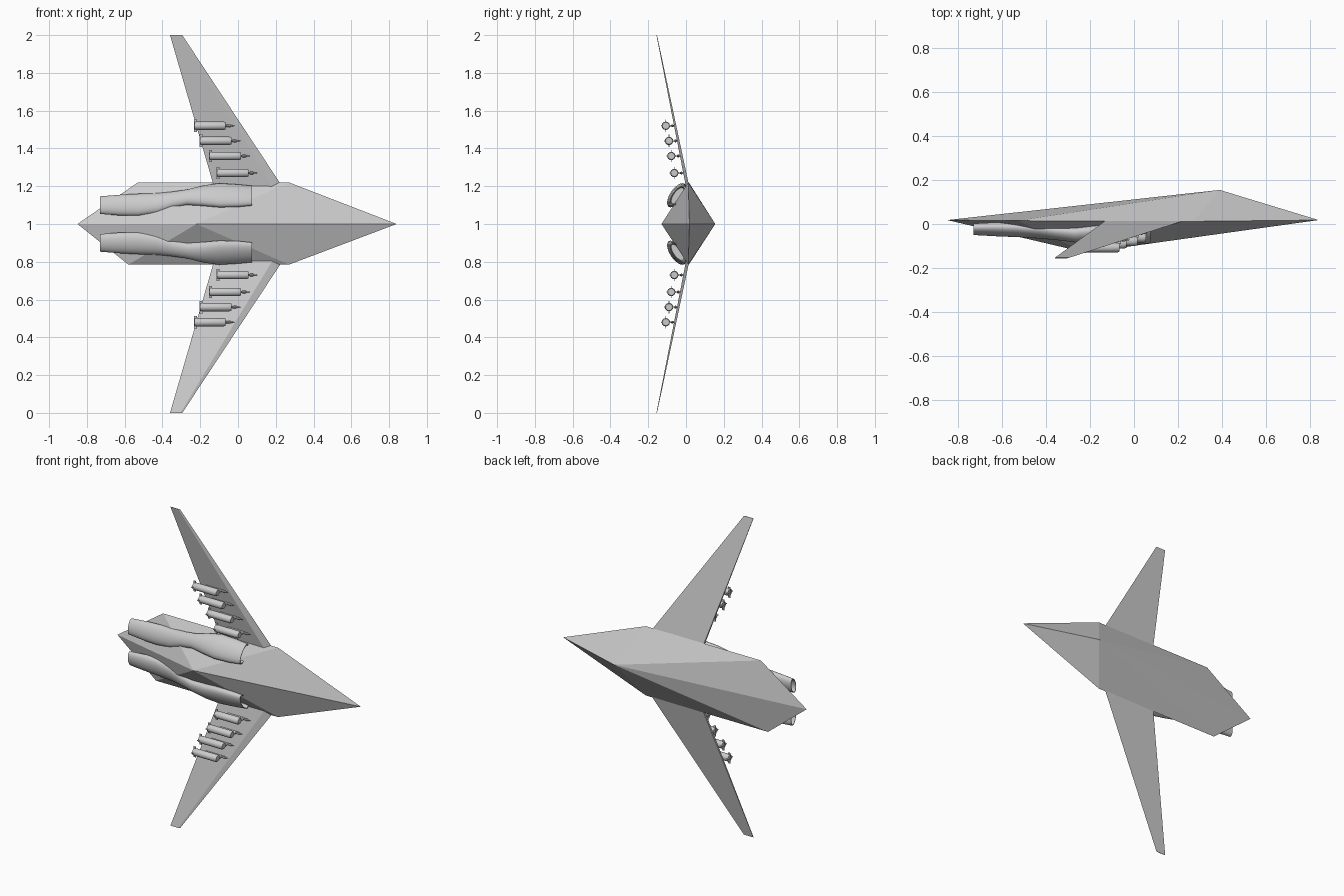
import bpy, bmesh, math
from mathutils import Vector

cube = bpy.data.objects.get("Cube")
if cube:
    bpy.data.objects.remove(cube)

grey = bpy.data.materials.new("hull grey")
grey.use_nodes = True
GREY = (0.6, 0.6, 0.6, 1)
grey.diffuse_color = GREY
grey.node_tree.nodes["Principled BSDF"].inputs["Base Color"].default_value = GREY

MID = 1.0  # height of the symmetry plane


def make(name, verts, faces, smooth=False):
    bm = bmesh.new()
    vs = [bm.verts.new(v) for v in verts]
    for f in faces:
        bm.faces.new([vs[i] for i in f])
    bmesh.ops.recalc_face_normals(bm, faces=bm.faces)
    mesh = bpy.data.meshes.new(name)
    bm.to_mesh(mesh)
    bm.free()
    mesh.materials.append(grey)
    obj = bpy.data.objects.new(name, mesh)
    bpy.context.collection.objects.link(obj)
    if smooth:
        bpy.ops.object.select_all(action='DESELECT')
        obj.select_set(True)
        bpy.context.view_layer.objects.active = obj
        bpy.ops.object.shade_smooth_by_angle(angle=math.radians(40))
    return obj


def loft(name, rings, smooth=True):
    """Skin a list of equal rings and cap both ends."""
    n = len(rings[0])
    verts = [p for r in rings for p in r]
    faces = [(k * n + i, k * n + (i + 1) % n, (k + 1) * n + (i + 1) % n, (k + 1) * n + i)
             for k in range(len(rings) - 1) for i in range(n)]
    faces += [tuple(range(n)), tuple(range(len(verts) - n, len(verts)))]
    return make(name, verts, faces, smooth)


def ellipse(x, y, z, a, b, tilt, side, n=24):
    """Ring across x; long half-axis a leans by tilt from z toward y."""
    out = []
    for i in range(n):
        t = 2 * math.pi * i / n
        u, v = a * math.cos(t), b * math.sin(t)
        out.append((x, y + u * math.sin(tilt) - v * math.cos(tilt),
                    MID + side * (z + u * math.cos(tilt) + v * math.sin(tilt))))
    return out


def box(name, x0, x1, y0, y1, z0, z1):
    loft(name, [[(x, y0, z0), (x, y1, z0), (x, y1, z1), (x, y0, z1)] for x in (x0, x1)], False)


# Faceted fuselage: nose, tail, upper peak, keel, shoulder and rear corners
hull = [(0.84, 0.018, MID), (-0.85, 0.018, MID), (0.39, 0.155, MID), (-0.22, -0.13, MID),
        (0.27, 0.012, 1.22), (-0.53, 0.015, 1.22), (0.27, 0.012, 0.785), (-0.58, 0.015, 0.785)]
faces = []
for s, r in ((4, 5), (6, 7)):
    faces += [(0, 2, s), (2, r, s), (2, 1, r), (0, s, 3), (3, s, r), (3, r, 1)]
make("fuselage", hull, faces)

# Engine stations: x, y, z offset, long half-axis, short half-axis, lean
STATIONS = [
    (0.075, -0.045, 0.150, 0.062, 0.026, 0.62),
    (0.00, -0.047, 0.150, 0.070, 0.032, 0.62),
    (-0.10, -0.050, 0.152, 0.074, 0.034, 0.60),
    (-0.18, -0.052, 0.150, 0.062, 0.033, 0.58),
    (-0.27, -0.050, 0.142, 0.044, 0.030, 0.50),
    (-0.35, -0.042, 0.128, 0.045, 0.028, 0.40),
    (-0.43, -0.034, 0.110, 0.055, 0.029, 0.30),
    (-0.53, -0.027, 0.102, 0.060, 0.030, 0.25),
    (-0.62, -0.024, 0.100, 0.057, 0.030, 0.25),
    (-0.73, -0.024, 0.100, 0.048, 0.024, 0.25),
]


def shrink(s, x, k):
    return (x, s[1], s[2], s[3] * k, s[4] * k, s[5])


# Open inlet and exhaust are formed by rings that turn back inside
inlet = [shrink(STATIONS[0], 0.03, 0.8), shrink(STATIONS[0], 0.075, 0.9)]
exhaust = [shrink(STATIONS[-1], -0.73, 0.88), shrink(STATIONS[-1], -0.66, 0.8)]

# Stores under each wing: z offset, rear x, y
STORES = [(0.27, -0.11, -0.062), (0.36, -0.15, -0.078),
          (0.44, -0.20, -0.090), (0.52, -0.23, -0.107)]


def wing_y(z):
    return 0.008 - 0.163 * (z - 0.2) / 0.8


for side, label in ((1, "upper"), (-1, "lower")):
    loft(label + "_engine", [ellipse(*s, side) for s in inlet + STATIONS + exhaust])

    # Tapered swept wing with a bevelled leading edge
    def section(z, lead, trail, y, thick):
        c = lead - trail
        pts = [(lead, y + thick / 2), (lead - 0.15 * c, y - thick / 2),
               (trail, y - thick / 3), (trail, y + thick / 2)]
        return [(px, py, MID + side * z) for px, py in pts]
    loft(label + "_wing", [section(0.19, 0.24, -0.125, 0.010, 0.018),
                           section(1.0, -0.295, -0.36, -0.155, 0.003)], False)

    for i, (z, x, y) in enumerate(STORES):
        name = f"{label}_store_{i + 1}"
        zc = MID + side * z
        # Blunt cylinder body with a recessed tail
        profile = [(0.02, 0.017), (0.0, 0.020), (0.01, 0.022), (0.155, 0.022), (0.165, 0.018)]
        loft(name + "_body", [ellipse(x + dx, y, z, r, r, 0, side, 16) for dx, r in profile])
        # Cross-shaped tail fins
        box(name + "_fin_vertical", x - 0.003, x + 0.012, y - 0.002, y + 0.002, zc - 0.033, zc + 0.033)
        box(name + "_fin_flat", x - 0.003, x + 0.012, y - 0.026, y + 0.026, zc - 0.002, zc + 0.002)
        # Pylon joining the wing, with a slim forward probe
        box(name + "_pylon", x + 0.05, x + 0.17, y + 0.015, wing_y(z) + 0.004, zc - 0.003, zc + 0.003)
        yp = (y + 0.02 + wing_y(z)) / 2
        probe = [(0.13, 0.004), (0.17, 0.006), (0.185, 0.008), (0.195, 0.004), (0.212, 0.001)]
        loft(name + "_probe", [ellipse(x + dx, yp, z, r, r, 0, side, 8) for dx, r in probe])
